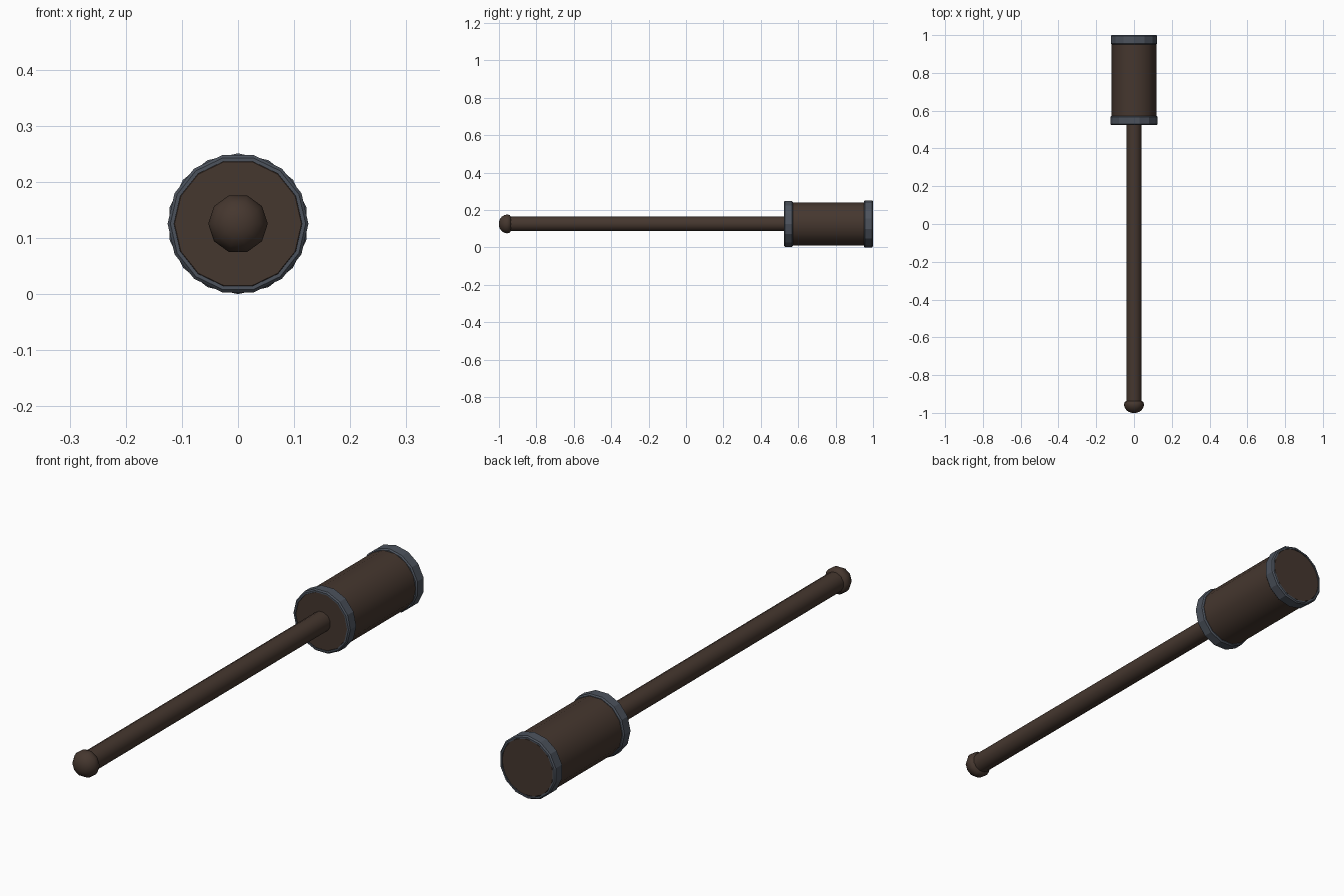
import bpy, bmesh, math

if "Cube" in bpy.data.objects:
    bpy.data.objects.remove(bpy.data.objects["Cube"])

ZC = 0.1255  # height of the long axis


def material(name, rgb):
    m = bpy.data.materials.new(name)
    m.diffuse_color = (*rgb, 1.0)
    m.use_nodes = True
    m.node_tree.nodes["Principled BSDF"].inputs["Base Color"].default_value = m.diffuse_color
    return m


wood = material("dark_wood", (0.060, 0.038, 0.028))
iron = material("slate_iron", (0.072, 0.085, 0.108))


def lathe(name, profile, sides, mat, phase=0.0, closed=False, angle=35):
    """Spin (y, radius) points about the long axis; cap open ends or close into a ring."""
    bm = bmesh.new()
    rings = []
    for y, r in profile:
        rings.append([bm.verts.new((r * math.cos(phase + 2 * math.pi * k / sides), y,
                                    ZC + r * math.sin(phase + 2 * math.pi * k / sides)))
                      for k in range(sides)])
    pairs = list(zip(rings, rings[1:]))
    if closed:
        pairs.append((rings[-1], rings[0]))
    for a, b in pairs:
        for k in range(sides):
            j = (k + 1) % sides
            bm.faces.new((a[k], a[j], b[j], b[k]))
    if not closed:
        bm.faces.new(rings[0])
        bm.faces.new(rings[-1])
    bmesh.ops.recalc_face_normals(bm, faces=bm.faces)
    me = bpy.data.meshes.new(name)
    bm.to_mesh(me)
    bm.free()
    me.materials.append(mat)
    ob = bpy.data.objects.new(name, me)
    bpy.context.collection.objects.link(ob)
    bpy.ops.object.select_all(action='DESELECT')
    ob.select_set(True)
    bpy.context.view_layer.objects.active = ob
    bpy.ops.object.shade_smooth_by_angle(angle=math.radians(angle))
    return ob


# Mallet head with slightly chamfered ends
lathe("head", [(0.526, 0.113), (0.531, 0.118), (0.993, 0.118), (0.998, 0.113)], 14, wood)


# Iron bands, the rear one turned a quarter turn
def band(name, y0, y1, phase):
    c = 0.005
    lathe(name, [(y0, 0.114), (y0, 0.1255 - c), (y0 + c, 0.1255), (y1 - c, 0.1255),
                 (y1, 0.1255 - c), (y1, 0.114)], 14, iron, phase, True, 25)


band("front_band", 0.524, 0.571, 0.0)
band("rear_band", 0.951, 1.0, math.pi / 2)

# Handle
lathe("handle", [(-0.95, 0.04), (0.54, 0.04)], 12, wood, math.pi / 12)

# Rounded pommel
lathe("pommel", [(-1.0, 0.012), (-0.995, 0.027), (-0.985, 0.041), (-0.970, 0.050),
                 (-0.957, 0.053), (-0.943, 0.050), (-0.936, 0.039)], 10, wood, 0, False, 50)
